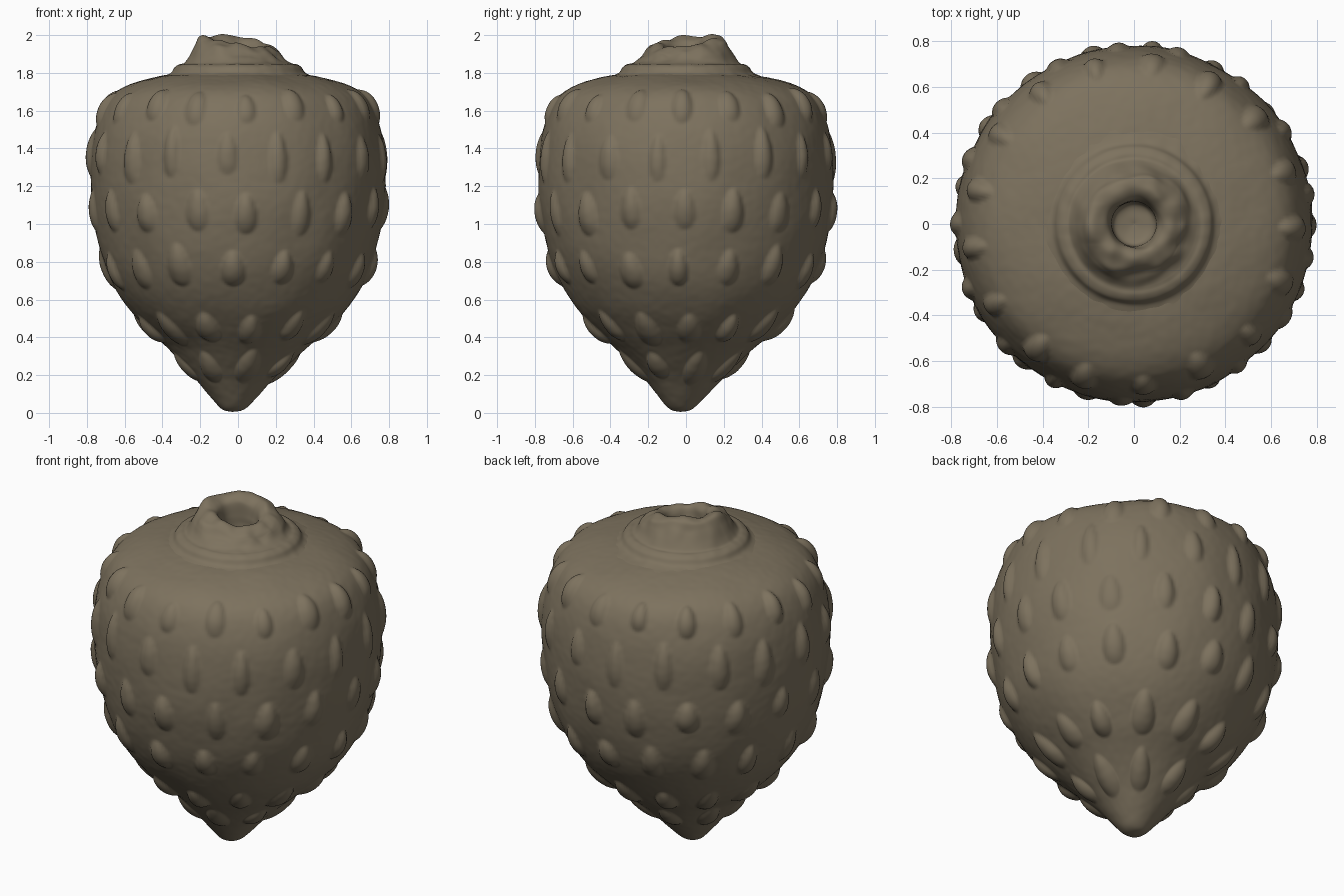
import bpy, bmesh, math, random
from mathutils import Vector, noise

if "Cube" in bpy.data.objects:
    bpy.data.objects.remove(bpy.data.objects["Cube"])

random.seed(4)
SEG = 320

clay = bpy.data.materials.new("weathered_clay")
clay.diffuse_color = (0.205, 0.168, 0.112, 1)
clay.use_nodes = True
clay.node_tree.nodes["Principled BSDF"].inputs["Base Color"].default_value = clay.diffuse_color


def resample(pts, n):
    """Smooth curve through profile points, evenly spaced by length."""
    p = [Vector(q) for q in pts]
    p = [2 * p[0] - p[1]] + p + [2 * p[-1] - p[-2]]
    dense = []
    for i in range(1, len(p) - 2):
        a, b, c, d = p[i - 1:i + 3]
        for k in range(30):
            t = k / 30
            dense.append(0.5 * (2 * b + (c - a) * t + (2 * a - 5 * b + 4 * c - d) * t * t
                                + (3 * b - a - 3 * c + d) * t ** 3))
    dense.append(p[-2])
    s = [0.0]
    for a, b in zip(dense, dense[1:]):
        s.append(s[-1] + (b - a).length)
    out, j = [], 0
    for i in range(n):
        target = s[-1] * i / (n - 1)
        while j < len(s) - 2 and s[j + 1] < target:
            j += 1
        f = (target - s[j]) / max(s[j + 1] - s[j], 1e-9)
        out.append(dense[j].lerp(dense[j + 1], min(f, 1)))
    return out, s[-1] / (n - 1)


def lathe(name, prof, place):
    """Revolve a profile; place(i, angle) gives each final point."""
    bm = bmesh.new()
    rings = [[bm.verts.new(place(i, 2 * math.pi * k / SEG)) for k in range(SEG)]
             for i in range(len(prof))]
    for a, b in zip(rings, rings[1:]):
        for k in range(SEG):
            m = (k + 1) % SEG
            bm.faces.new((a[k], a[m], b[m], b[k]))
    bmesh.ops.remove_doubles(bm, verts=bm.verts, dist=1e-5)
    me = bpy.data.meshes.new(name)
    bm.to_mesh(me)
    bm.free()
    me.polygons.foreach_set("use_smooth", [True] * len(me.polygons))
    me.materials.append(clay)
    ob = bpy.data.objects.new(name, me)
    bpy.context.collection.objects.link(ob)
    return ob


# Body: full round jar with a pointed foot
body, step = resample([(0, 0.005), (0.06, 0.02), (0.13, 0.09), (0.20, 0.17), (0.275, 0.25),
                       (0.36, 0.335), (0.47, 0.435), (0.575, 0.55), (0.665, 0.69),
                       (0.725, 0.84), (0.764, 1.02), (0.78, 1.20), (0.775, 1.38),
                       (0.747, 1.53), (0.69, 1.655), (0.60, 1.725), (0.45, 1.775),
                       (0.30, 1.80)], 215)

# Rows of knobs: height, count, phase, half width, half length, relief
rows = []
for z, count, phase, w, h, relief in [(1.63, 17, 4, 0.054, 0.10, 0.030),
                                      (1.37, 17, -5, 0.052, 0.125, 0.028),
                                      (1.07, 17, 4, 0.060, 0.11, 0.032),
                                      (0.76, 16, -3, 0.060, 0.11, 0.032),
                                      (0.45, 13, 8, 0.064, 0.12, 0.034),
                                      (0.24, 8, 13, 0.060, 0.11, 0.030)]:
    centre = min(range(len(body)), key=lambda i: abs(body[i].y - z))
    knobs = [(math.radians(phase + 360 * k / count + random.uniform(-1, 1)),
              centre * step + random.uniform(-0.02, 0.02),
              w * random.uniform(0.85, 1.1), h * random.uniform(0.85, 1.15),
              relief * random.uniform(0.75, 1.1)) for k in range(count)]
    rows.append((centre * step, knobs))


def knob_relief(s, a, r):
    best = 0
    for centre, knobs in rows:
        if abs(s - centre) > 0.2:
            continue
        for a0, s0, w, h, relief in knobs:
            du = ((a - a0 + math.pi) % (2 * math.pi) - math.pi) * r
            if abs(du) > 1.3 * w:
                continue
            v = (s - s0) / h
            q = (du / (w * (1 - 0.2 * v))) ** 2 + v * v
            if q < 1:
                best = max(best, relief * (1 - q) ** 1.1 * (1 + 0.3 * q))
    return best


def place_body(i, a):
    r, z = body[i]
    t = (body[min(i + 1, len(body) - 1)] - body[max(i - 1, 0)]).normalized()
    p = Vector((r * math.sin(a), -r * math.cos(a), z))
    d = knob_relief(i * step, a, r) + 0.007 * noise.noise(p * 4) + 0.0012 * noise.noise(p * 25)
    d *= min(1, r / 0.06)
    r, z = r + d * t.y, z - d * t.x
    lean = -0.03 * max(0, 1 - z / 0.4)
    return (r * math.sin(a) + lean, -r * math.cos(a) + lean, max(z, 0))


lathe("knobbed_body", body, place_body)

# Neck: low collar and chipped, sloping conical mouth with a shallow hole
neck, _ = resample([(0.42, 1.775), (0.36, 1.797), (0.335, 1.83), (0.31, 1.845), (0.285, 1.85),
                    (0.262, 1.872), (0.232, 1.915), (0.20, 1.95), (0.15, 1.965), (0.112, 1.945),
                    (0.10, 1.88), (0.085, 1.80), (0, 1.78)], 90)


def place_neck(i, a):
    r, z = neck[i]
    p = Vector((r * math.sin(a), -r * math.cos(a), z))
    w = max(0, min(1, (z - 1.85) / 0.09))
    r += w * 0.025 * noise.noise(p * 8 + Vector((3, 1, 0)))
    p.x, p.y = r * math.sin(a), -r * math.cos(a)
    p.z += w * (-0.17 * p.x + 0.13 * p.y + 0.022 * noise.noise(p * 11))
    p.z += 0.003 * noise.noise(p * 18)
    return p


lathe("chipped_neck", neck, place_neck)
